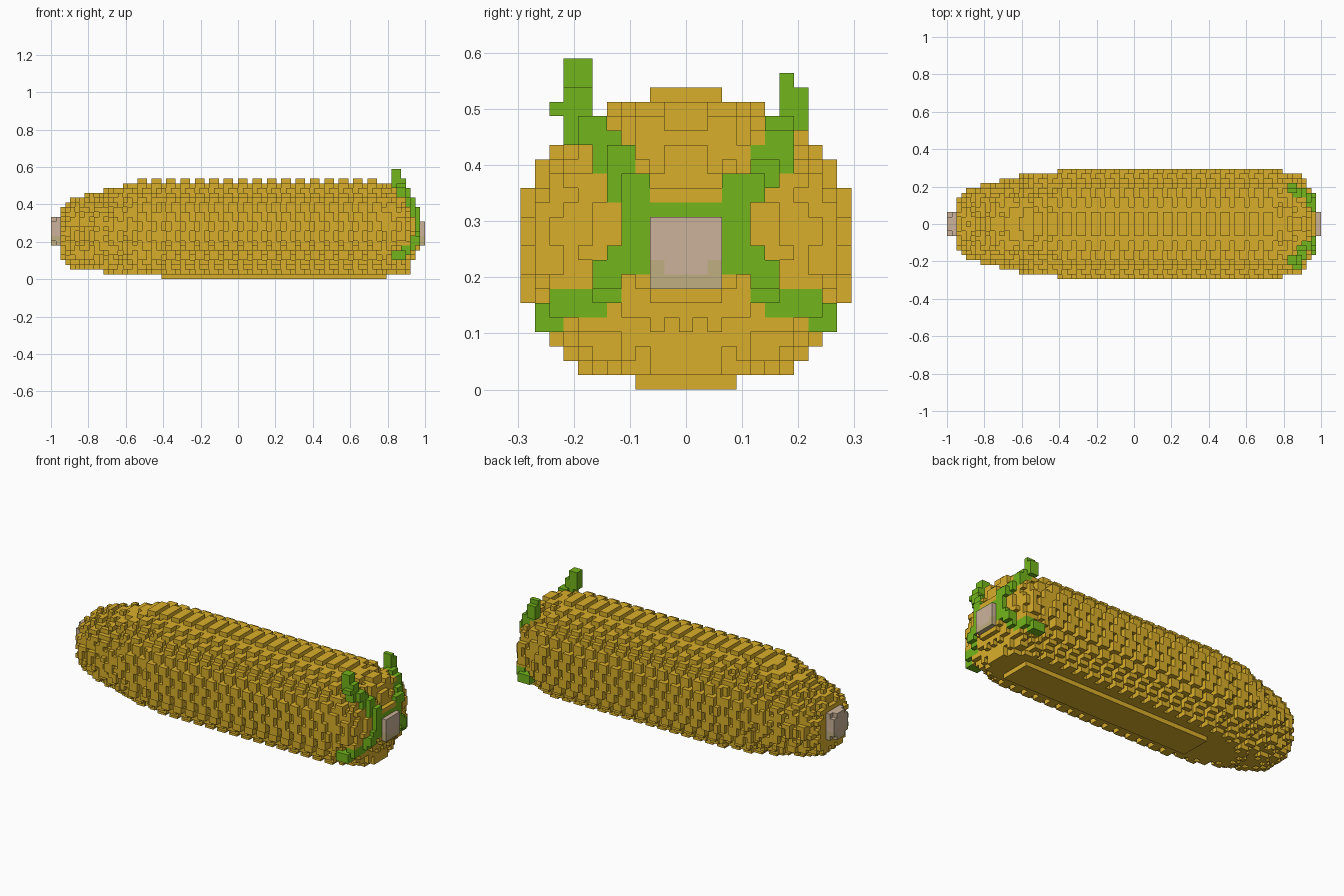
import bpy, math
from mathutils import Vector

cube = bpy.data.objects.get("Cube")
if cube:
    bpy.data.objects.remove(cube, do_unlink=True)

LENGTH = 78                 # blocks along the cob
V = 2 / LENGTH              # block size
HALF_W, HALF_H, MID = 11.6, 10.3, 10.3


def material(name, rgb):
    m = bpy.data.materials.new(name)
    m.use_nodes = True
    m.diffuse_color = (*rgb, 1)
    m.node_tree.nodes["Principled BSDF"].inputs["Base Color"].default_value = (*rgb, 1)
    return m


kernel_yellow = material("kernel_yellow", (0.70, 0.43, 0.024))
leaf_green = material("leaf_green", (0.17, 0.46, 0.011))
stem_tan = material("stem_tan", (0.60, 0.45, 0.32))
stem_olive = material("stem_olive", (0.53, 0.43, 0.22))

# Relative thickness of the cob along its length: (block, scale)
TAPER = [(2, .55), (4, .67), (7, .76), (12, .87), (18, 1.02),
         (68, 1.02), (69, .97), (70, .945), (73, .9), (74, .84), (75, .62), (76, .4)]


def thickness(i):
    for (a, sa), (b, sb) in zip(TAPER, TAPER[1:]):
        if a <= i <= b:
            return sa + (sb - sa) * (i - a) / (b - a)
    return 0


def is_cob(i, y, z):
    s = thickness(i)
    up = z + .5 - MID + 2 * max(0, 1 - s) * (i < 40)
    if up < 0:
        up *= .96           # fuller underside
    wide = HALF_W * (.92 if i < 23 else 1)
    q = math.hypot(y / wide, up / HALF_H)
    if q > s or (z == 1 and i < 11):
        return False
    # flat resting patch
    if z == 0:
        return abs(y) <= 3 and 23 <= i <= 69
    if q <= s - .09 or (z == 1 and abs(y) <= 5 and i > 20):
        return True
    # raised kernels in staggered rows around the cob
    angle = math.degrees(math.atan2(abs(y), up))
    row = max(0, int((angle - 12) / 11.2 + 1))
    return (i + 2 * (row % 2)) % 3 < 2


def box(i0, i1, y0, y1, z0, z1):
    return {(i, y, z) for i in range(i0, i1 + 1)
            for y in range(y0, y1 + 1) for z in range(z0, z1 + 1)}


def leaf(path, tip, side):
    """Stamp small blocks along a path on one side of the cob, plus a tip block."""
    cells = box(*tip)
    for a, b in zip(path, path[1:]):
        a, b = Vector(a), Vector(b)
        steps = int(max(abs(c) for c in b - a)) * 2
        for k in range(steps + 1):
            i, y, z = (round(c) for c in a.lerp(b, k / steps))
            cells |= box(i - 1, i, y - 1, y, z - 1, z)
    return {(i, side * y, z) for i, y, z in cells}


# Stem at both ends, the far tip rounded off
stem = box(76, 77, -2, 2, 7, 11) | box(1, 2, -2, 2, 7, 12)
stem |= box(0, 0, -2, 2, 8, 11) | box(0, 0, -1, 1, 7, 12)

# Husk leaves spreading from the stem
lower = [(76, 4, 10), (76, 5, 9), (76, 6, 8), (75, 6, 7), (74, 8, 6), (73, 10, 5)]
lower_tip = (71, 72, 9, 10, 4, 5)
leaves = {
    "upper_right_leaf": ([(76, 4, 12), (76, 4, 13), (75, 5, 15), (74, 6, 17),
                          (73, 8, 18), (72, 8, 22)], (72, 73, 9, 9, 19, 19), -1),
    "upper_left_leaf": ([(76, 4, 12), (76, 4, 14), (75, 6, 15), (74, 7, 16),
                         (73, 7, 18), (72, 8, 20)], (71, 72, 7, 7, 21, 21), 1),
    "lower_right_leaf": (lower, lower_tip, -1),
    "lower_left_leaf": (lower, lower_tip, 1),
}

parts = {"stem": stem}
used = set(stem)
for name, (path, tip, side) in leaves.items():
    parts[name] = leaf(path, tip, side) - used
    used |= parts[name]
parts["husk_collar"] = (box(76, 76, -3, 3, 8, 12) | box(76, 76, -4, 4, 11, 12)) - used
used |= parts["husk_collar"]

# Kernels
parts["cob_kernels"] = {c for c in box(2, LENGTH - 1, -11, 11, 0, 21) if is_cob(*c)} - used
everything = used | parts["cob_kernels"]

# Corner offsets of each block side, wound outwards
SIDES = []
for axis in range(3):
    u, w = (axis + 1) % 3, (axis + 2) % 3
    for sign in (0, 1):
        corners = []
        for p, q in ((0, 0), (1, 0), (1, 1), (0, 1)):
            c = [0, 0, 0]
            c[axis], c[u], c[w] = sign, p, q
            corners.append(tuple(c))
        normal = [0, 0, 0]
        normal[axis] = 2 * sign - 1
        SIDES.append((normal, corners if sign else corners[::-1]))


def build(name, cells, mats, pick=lambda c: 0):
    """Make a mesh from the exposed sides of the blocks."""
    index, verts, faces, slots = {}, [], [], []
    for cell in sorted(cells):
        for normal, corners in SIDES:
            if tuple(a + b for a, b in zip(cell, normal)) in everything:
                continue
            face = []
            for corner in corners:
                key = tuple(a + b for a, b in zip(cell, corner))
                if key not in index:
                    index[key] = len(verts)
                    verts.append((key[0] * V - 1, (key[1] - .5) * V, key[2] * V))
                face.append(index[key])
            faces.append(face)
            slots.append(pick(cell))
    mesh = bpy.data.meshes.new(name)
    mesh.from_pydata(verts, [], faces)
    for m in mats:
        mesh.materials.append(m)
    mesh.polygons.foreach_set("material_index", slots)
    mesh.update()
    bpy.context.collection.objects.link(bpy.data.objects.new(name, mesh))


def stem_colour(cell):
    i, y, z = cell
    return int(z < 8 or (z < 9 and abs(y) > 1))


for name, cells in parts.items():
    if name == "stem":
        build(name, cells, [stem_tan, stem_olive], stem_colour)
    else:
        build(name, cells, [kernel_yellow if name == "cob_kernels" else leaf_green])
